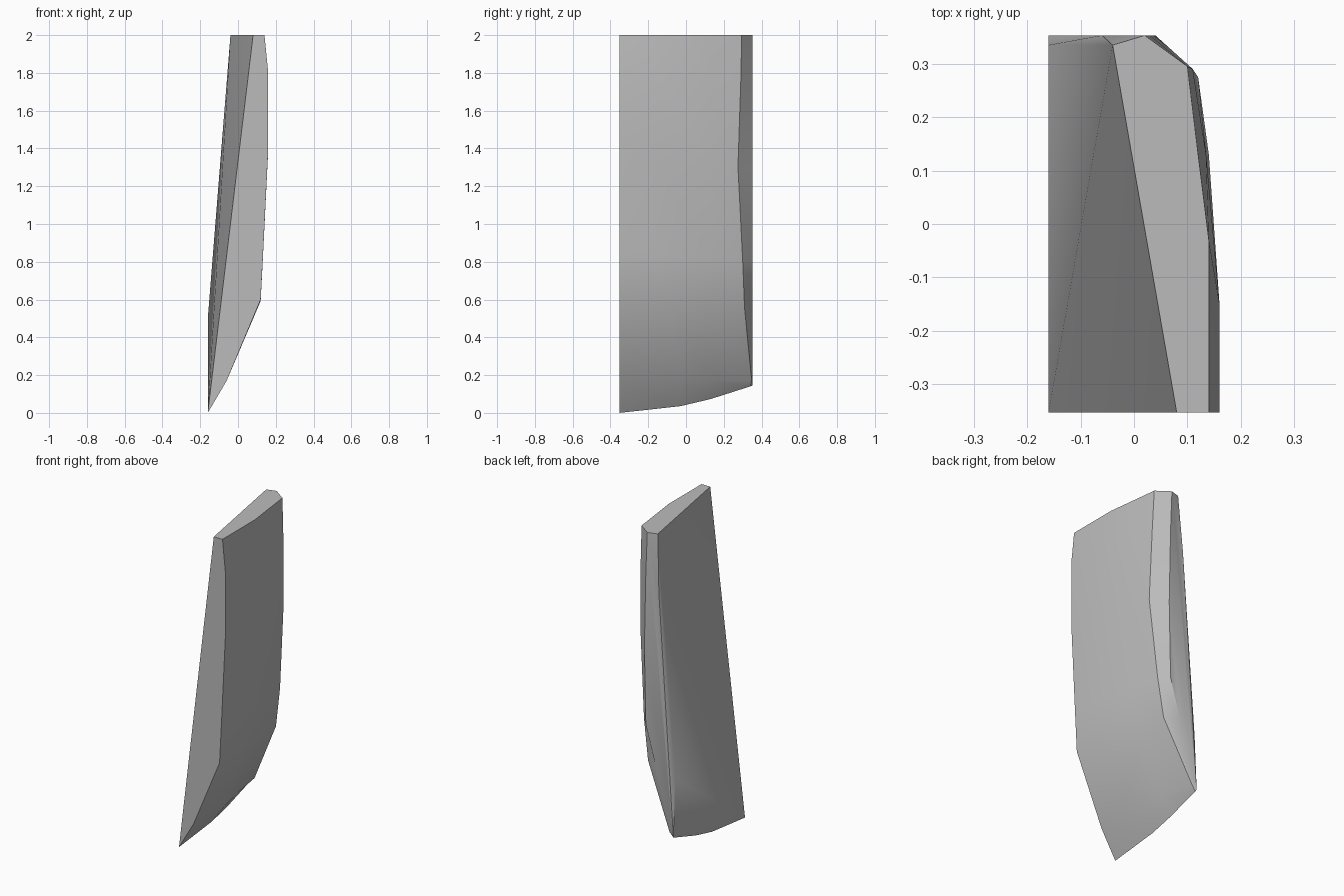
import bpy, bmesh, math

cube = bpy.data.objects.get("Cube")
if cube:
    bpy.data.objects.remove(cube, do_unlink=True)

FRONT, REAR = -0.353, 0.353

# Outer shell sections, top to bottom:
# front z, rear z, front x, rear x, rear y, bend y, ridge x
sections = [
    (2.0, 2.0, 0.14, 0.10, 0.295, -0.03, 0.02),
    (1.8, 1.75, 0.16, 0.11, 0.29, -0.15, 0.03),
    (1.4, 1.28, 0.16, 0.12, 0.275, -0.21, 0.04),
    (0.85, 0.8, 0.133, 0.08, 0.30, -0.15, 0.03),
    (0.6, 0.55, 0.12, 0.045, 0.31, -0.1, -0.04),
    (0.17, 0.17, -0.06, -0.13, 0.348, -0.03, -0.154),
    (0.0, 0.145, -0.16, -0.16, 0.34, -0.03, -0.16),
]


def section_points(front_z, rear_z, front_x, rear_x, rear_y, bend_y, ridge_x):
    """Points of one section, running from the front edge to the rear ridge."""
    outline = [(front_x, FRONT), (front_x, bend_y),
               ((front_x + rear_x) / 2, 0.13), (rear_x, rear_y), (ridge_x, REAR)]
    points = []
    for x, y in outline:
        t = (y - FRONT) / (REAR - FRONT)
        points.append((x, y, front_z + (rear_z - front_z) * t ** 1.8))
    return points


bm = bmesh.new()
rows = [[bm.verts.new(p) for p in section_points(*s)] for s in sections]
top, bottom = rows[0], rows[-1]

# Curved outer skin
for upper, lower in zip(rows, rows[1:]):
    for i in range(len(upper) - 1):
        bm.faces.new((upper[i], lower[i], lower[i + 1], upper[i + 1]))

# Inner corners
top_front = bm.verts.new((0.08, FRONT, 2))
top_rear = bm.verts.new((-0.04, 0.335, 2))
low_rear = bm.verts.new((-0.16, 0.335, 0.5))
kink = bm.verts.new((-0.06, REAR, 1.64))

# Front, top and rear caps
bm.faces.new([top_front] + [r[0] for r in rows])
bm.faces.new([top_front] + top + [top_rear])
bm.faces.new([kink] + [r[-1] for r in rows])

# Narrow rear bevel
bm.faces.new((top_rear, kink, top[-1]))
bm.faces.new((top_rear, low_rear, kink))
bm.faces.new((low_rear, bottom[-1], kink))

# Flat inner side
bm.faces.new((top_front, top_rear, bottom[0]))
bm.faces.new((bottom[0], top_rear, low_rear))
bm.faces.new(bottom + [low_rear])

bmesh.ops.recalc_face_normals(bm, faces=bm.faces)
mesh = bpy.data.meshes.new("curved_panel")
bm.to_mesh(mesh)
bm.free()

panel = bpy.data.objects.new("curved_panel", mesh)
bpy.context.collection.objects.link(panel)

# Plain grey finish
grey = bpy.data.materials.new("plain_grey")
grey.use_nodes = True
colour = (0.5, 0.5, 0.5, 1)
grey.diffuse_color = colour
grey.node_tree.nodes["Principled BSDF"].inputs["Base Color"].default_value = colour
mesh.materials.append(grey)

bpy.context.view_layer.objects.active = panel
panel.select_set(True)
bpy.ops.object.shade_smooth_by_angle(angle=math.radians(30))
